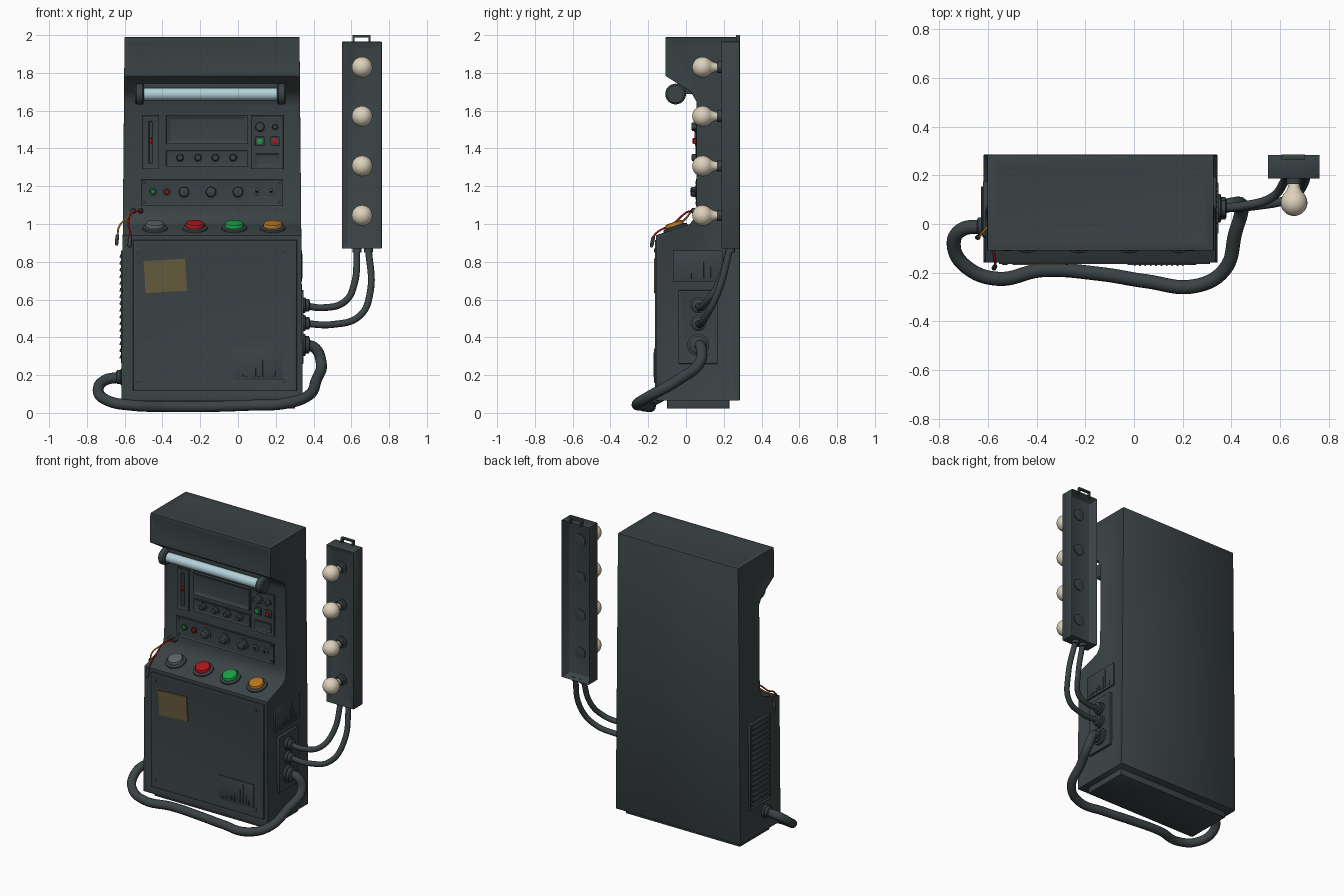
import bpy, bmesh, math
from mathutils import Vector, Matrix

if "Cube" in bpy.data.objects:
    bpy.data.objects.remove(bpy.data.objects["Cube"])

def mat(name, r, g, b):
    m = bpy.data.materials.new(name)
    m.diffuse_color = (r, g, b, 1)
    m.use_nodes = True
    m.node_tree.nodes["Principled BSDF"].inputs["Base Color"].default_value = m.diffuse_color
    return m

DARK = mat("dark grey paint", 0.043, 0.056, 0.060)
BULB = mat("cream bulb", 0.72, 0.64, 0.50)
GLASS = mat("pale blue tube", 0.45, 0.64, 0.70)
RED = mat("red", 0.42, 0.008, 0.010)
GREEN = mat("green", 0.008, 0.36, 0.06)
ORANGE = mat("orange", 0.48, 0.18, 0.012)
GREY = mat("button grey", 0.11, 0.125, 0.13)
TAPE = mat("brown tape", 0.13, 0.10, 0.045)

def finish(name, bm, m):
    me = bpy.data.meshes.new(name)
    bmesh.ops.recalc_face_normals(bm, faces=bm.faces)
    bm.to_mesh(me)
    bm.free()
    me.materials.append(m)
    ob = bpy.data.objects.new(name, me)
    bpy.context.collection.objects.link(ob)
    return ob

def recess(bm, direction, rim, depth, test=lambda c: True):
    """Inset the faces looking along direction and push them in."""
    d = Vector(direction)
    bm.normal_update()
    for f in [f for f in bm.faces if f.normal.dot(d) > 0.98 and test(f.calc_center_median())]:
        bmesh.ops.inset_region(bm, faces=[f], thickness=rim, use_even_offset=True)
        bmesh.ops.translate(bm, verts=f.verts, vec=-d * depth)

def soften(bm, width):
    bm.normal_update()
    es = [e for e in bm.edges if len(e.link_faces) == 2 and e.calc_face_angle(0) > 0.5]
    bmesh.ops.bevel(bm, geom=es, offset=width, segments=2, profile=0.5, affect='EDGES', clamp_overlap=True)

def box(name, lo, hi, m=DARK, insets=(), bevel=0.004, rot=None):
    lo, hi = Vector(lo), Vector(hi)
    bm = bmesh.new()
    bmesh.ops.create_cube(bm, size=1)
    bmesh.ops.scale(bm, vec=hi - lo, verts=bm.verts)
    for i in insets:
        recess(bm, *i)
    if bevel:
        soften(bm, bevel)
    if rot:
        bmesh.ops.transform(bm, matrix=rot, verts=bm.verts)
    bmesh.ops.translate(bm, vec=(lo + hi) / 2, verts=bm.verts)
    return finish(name, bm, m)

def lathe(name, loc, axis, prof, m=DARK, n=24):
    """Revolve (radius, height) points about axis, with both ends closed."""
    bm = bmesh.new()
    rings = [[bm.verts.new((r * math.cos(2 * math.pi * i / n), r * math.sin(2 * math.pi * i / n), h))
              for i in range(n)] for r, h in prof]
    for a, b in zip(rings, rings[1:]):
        for i in range(n):
            bm.faces.new((a[i], a[(i + 1) % n], b[(i + 1) % n], b[i]))
    bm.faces.new(rings[0])
    bm.faces.new(rings[-1])
    q = Vector(axis).to_track_quat('Z', 'Y').to_matrix().to_4x4()
    bmesh.ops.transform(bm, matrix=Matrix.Translation(loc) @ q, verts=bm.verts)
    return finish(name, bm, m)

def cable(name, pts, r, m=DARK, res=8):
    cu = bpy.data.curves.new(name, 'CURVE')
    cu.dimensions = '3D'
    cu.bevel_depth, cu.bevel_resolution, cu.resolution_u, cu.use_fill_caps = r, 4, res, True
    sp = cu.splines.new('BEZIER')
    sp.bezier_points.add(len(pts) - 1)
    for bp, p in zip(sp.bezier_points, pts):
        bp.co = p
        bp.handle_left_type = bp.handle_right_type = 'AUTO'
    cu.materials.append(m)
    ob = bpy.data.objects.new(name, cu)
    bpy.context.collection.objects.link(ob)
    bpy.ops.object.select_all(action='DESELECT')
    ob.select_set(True)
    bpy.context.view_layer.objects.active = ob
    bpy.ops.object.convert(target='MESH')

FRONT, RIGHT, UP = (0, -1, 0), (1, 0, 0), (0, 0, 1)
CX = -0.1375

# cabinet body: side profile, slight taper, recessed panels
prof = [(-.16, .065), (-.16, .94), (.02, 1.0), (.045, 1.03), (.055, 1.07), (.055, 1.65), (.025, 1.70),
        (-.11, 1.785), (-.11, 1.99), (.285, 1.99), (.285, .065)]
bm = bmesh.new()
half = lambda z: 0.483 - 0.009 * z
L = [bm.verts.new((CX - half(z), y, z)) for y, z in prof]
R = [bm.verts.new((CX + half(z), y, z)) for y, z in prof]
bm.faces.new(L)
bm.faces.new(R)
for i in range(len(prof)):
    j = (i + 1) % len(prof)
    bm.faces.new((L[i], L[j], R[j], R[i]))
bmesh.ops.recalc_face_normals(bm, faces=bm.faces)
recess(bm, (-1, 0, 0), .03, .012)
recess(bm, RIGHT, .03, .012)
recess(bm, UP, .045, .008)
recess(bm, FRONT, .03, .008, lambda c: c.z > 1.2)
recess(bm, FRONT, .035, .008, lambda c: c.z < 1)
soften(bm, .005)
finish("cabinet_body", bm, DARK)
box("plinth", (CX - .44, -.10, .022), (CX + .44, .23, .08))

# front door with bolts, tape and level sign
box("front_door", (-.555, -.166, .115), (.312, -.14, .915), insets=[(FRONT, .02, .004)])
for x in (-.53, .245):
    for z in (.17, .86):
        lathe("door_bolt", (x, -.16, z), FRONT, [(.012, 0), (.012, .006), (.006, .009)], n=12)
box("tape_patch", (-.495, -.169, .64), (-.275, -.161, .81), TAPE, bevel=0, rot=Matrix.Rotation(-.06, 4, 'Y'))

def level_sign(name, origin, u, n):
    """Thin plate with a row of bars, starting at its lower left corner."""
    o, u, n, up = Vector(origin), Vector(u), Vector(n), Vector(UP)
    def slab(nm, a, w, z, h, t):
        p, q = o + u * a + up * z - n * .01, o + u * (a + w) + up * (z + h) + n * t
        box(nm, [min(s) for s in zip(p, q)], [max(s) for s in zip(p, q)], bevel=.001)
    slab(name, 0, .264, 0, .165, .006)
    for i, h in enumerate((.008, .012, .018, .03, .045, .022, .09, .13, .065, .03)):
        slab(name + "_bar", .025 + i * .022, .007, .016, h, .010)

level_sign("door_level_sign", (-.026, -.163, .175), RIGHT, FRONT)
level_sign("side_level_sign", (.332, -.07, .695), (0, 1, 0), RIGHT)

# lamp tube under the hood
TY, TZ = -.055, 1.688
lathe("lamp_tube", (-.50, TY, TZ), RIGHT, [(.033, 0), (.033, .71)], GLASS)
for x in (-.545, .206):
    lathe("lamp_end_cap", (x, TY, TZ), RIGHT, [(.046, 0), (.055, .008), (.055, .04), (.046, .048)])
    box("lamp_bracket", (x + .01, TY, TZ), (x + .038, .06, TZ + .04))
box("lamp_reflector", (-.52, -.045, 1.715), (.23, .02, 1.75))

# control panel plates
PY = .063
def plate(name, x0, x1, z0, z1, t=.012, rim=.008, dep=.006):
    box(name, (x0, PY - t, z0), (x1, PY + .02, z1), insets=[(FRONT, rim, dep)], bevel=.002)
def knob(name, x, z, r, h=.03, m=DARK):
    lathe(name, (x, PY, z), FRONT, [(r, 0), (r, .012), (r * .7, .014), (r * .62, h), (r * .5, h + .003)], m)

plate("slider_plate", -.508, -.418, 1.29, 1.577)
plate("slider_slot", -.474, -.452, 1.32, 1.545, .014, .005, .008)
box("slider_handle", (-.471, .035, 1.425), (-.455, PY, 1.455), RED)
plate("screen", -.38, .053, 1.423, 1.577, .02, .02, .014)
plate("knob_strip", -.38, .053, 1.305, 1.392)
plate("switch_plate", .068, .24, 1.29, 1.577)
plate("switch_box", .09, .22, 1.307, 1.372, .014)
plate("lower_strip", -.513, .238, 1.095, 1.238)
for x in (-.307, -.212, -.12, -.026):
    knob("small_knob", x, 1.352, .028)
knob("large_dial", .116, 1.515, .036)
knob("small_dial", .196, 1.515, .022)
for x, m in ((.116, GREEN), (.196, RED)):
    box("button_frame", (x - .025, PY - .016, 1.412), (x + .025, PY, 1.462))
    box("square_button", (x - .014, PY - .024, 1.423), (x + .014, PY, 1.451), m)
for x, m in ((-.45, GREEN), (-.376, RED)):
    lathe("lamp_collar", (x, PY, 1.17), FRONT, [(.021, 0), (.021, .014)])
    lathe("signal_lamp", (x, PY, 1.17), FRONT, [(.014, 0), (.014, .02), (.008, .026)], m, 16)
for x in (-.286, -.143, 0):
    knob("strip_knob", x, 1.17, .04, .035)
for x in (.10, .175):
    lathe("toggle_collar", (x, PY, 1.17), FRONT, [(.022, 0), (.022, .012), (.012, .016)], n=12)
    lathe("toggle_lever", (x, PY - .01, 1.17), (0, -1, .4), [(.006, 0), (.009, .03)], n=10)
for x in (-.495, .22):
    for z in (1.112, 1.22):
        lathe("strip_bolt", (x, PY, z), FRONT, [(.008, 0), (.008, .014)], n=10)

# push buttons on the sloping deck
for x, m in zip((-.44, -.228, -.02, .185), (GREY, RED, GREEN, ORANGE)):
    up = Vector((0, -.316, .949))
    p = Vector((x, -.055, .975))
    lathe("button_ring", p - up * .005, up, [(.068, 0), (.066, .014), (.056, .019)], n=32)
    lathe("push_button", p, up, [(.05, 0), (.05, .026), (.046, .033), (.036, .036)], m, 32)

# left side vent
box("vent_frame", (-.622, -.05, .265), (-.60, .175, .86), insets=[((-1, 0, 0), .015, .01)])
for i in range(16):
    z = .295 + i * .0355
    box("vent_slat", (-.626, -.03, z - .009), (-.605, .155, z + .009), rot=Matrix.Rotation(.3, 4, 'Y'), bevel=.002)

# right side connector plate and sockets
box("connector_plate", (.32, -.04, .26), (.348, .17, .65), insets=[(RIGHT, .022, .008)])
def socket(name, p, axis, r):
    lathe(name, p, axis, [(r, 0), (r, .02), (r * .8, .024), (r * .8, .04), (r * .6, .045)])
socket("cable_socket", (.335, .065, .57), RIGHT, .042)
socket("cable_socket", (.335, .065, .475), RIGHT, .042)
socket("hose_socket", (.335, .065, .36), RIGHT, .058)
socket("hose_socket", (-.60, -.01, .19), (-1, 0, 0), .045)

# floor hose and lamp cables
cable("floor_hose", [(.34, .065, .36), (.405, .08, .345), (.44, .075, .27), (.415, -.04, .175), (.37, -.19, .09),
      (.25, -.255, .05), (.05, -.235, .04), (-.14, -.205, .034), (-.38, -.19, .034), (-.56, -.225, .04),
      (-.69, -.175, .065), (-.74, -.09, .115), (-.71, -.025, .17), (-.61, -.01, .19)], .029)
cable("upper_cable", [(.34, .065, .57), (.45, .075, .557), (.56, .105, .585), (.615, .17, .68), (.63, .235, .88)], .018)
cable("lower_cable", [(.34, .065, .475), (.50, .075, .468), (.64, .105, .51), (.70, .17, .64), (.69, .235, .88)], .018)

# lamp column with handle and bulbs
box("lamp_column", (.55, .185, .87), (.762, .285, 1.965),
    insets=[(FRONT, .03, .015), ((0, 1, 0), .018, .06)])
for x in (.605, .69):
    box("handle_post", (x, .265, 1.955), (x + .012, .285, 2.0), bevel=.002)
box("handle_bar", (.605, .265, 1.988), (.702, .285, 2.0), bevel=.002)
for x in (.63, .69):
    lathe("cable_gland", (x, .235, .85), UP, [(.024, 0), (.024, .03)], n=16)
ball = [(.055 * math.cos(math.radians(a)), .117 + .055 * math.sin(math.radians(a))) for a in range(-50, 90, 10)]
for z in (1.83, 1.57, 1.307, 1.045):
    lathe("bulb_socket", (.657, .205, z), FRONT, [(.042, 0), (.042, .012), (.03, .015), (.03, .04)])
    lathe("bulb", (.657, .205, z), FRONT, [(.022, .035), (.024, .05), (.029, .064)] + ball + [(.003, .172)], BULB)
    lathe("socket_back", (.657, .22, z), (0, 1, 0), [(.04, 0), (.04, .012), (.03, .014)])

# loose wires on the left of the deck
for x in (-.555, -.515):
    lathe("wire_post", (x, PY, 1.07), FRONT, [(.014, 0), (.014, .03), (.008, .036)], n=12)
cable("red_wire", [(-.515, .03, 1.07), (-.56, .0, 1.06), (-.58, -.07, 1.0), (-.57, -.16, .95), (-.57, -.172, .93)], .005, RED, 5)
cable("orange_wire", [(-.555, .03, 1.07), (-.59, .0, 1.03), (-.63, -.045, .985), (-.638, -.055, .94)], .005, ORANGE, 5)
lathe("wire_plug", (-.57, -.172, .935), (-.1, -.2, -1), [(.007, 0), (.01, .01), (.01, .05), (.005, .06)], n=10)
lathe("wire_plug", (-.638, -.055, .945), (-.1, 0, -1), [(.007, 0), (.01, .01), (.01, .05), (.005, .06)], n=10)

# smooth round parts, keep hard edges
bpy.ops.object.select_all(action='SELECT')
bpy.context.view_layer.objects.active = bpy.data.objects["cabinet_body"]
bpy.ops.object.shade_smooth_by_angle(angle=math.radians(35))
